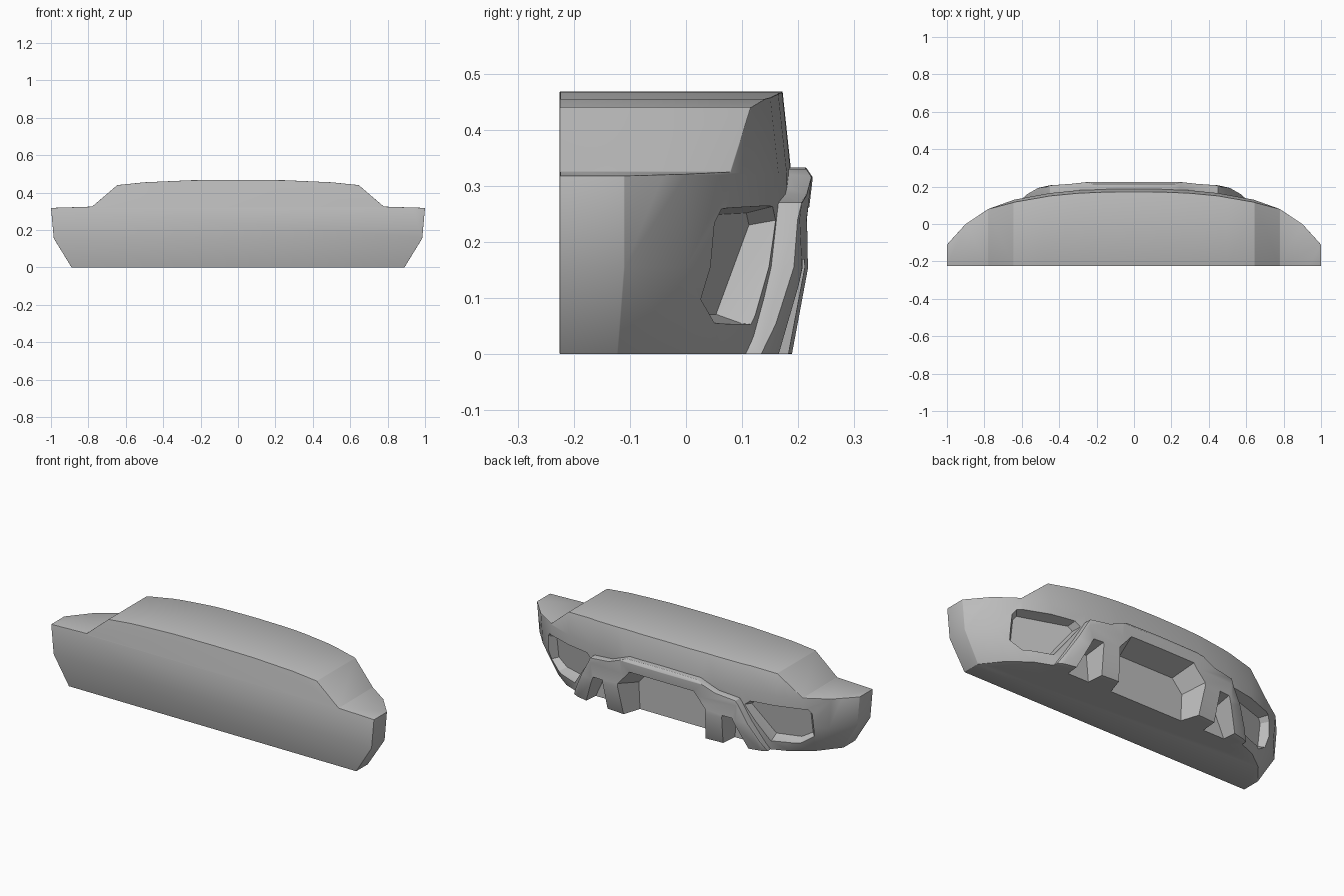
import bpy, bmesh

if "Cube" in bpy.data.objects:
    bpy.data.objects.remove(bpy.data.objects["Cube"], do_unlink=True)

grey = bpy.data.materials.new("plain_grey")
grey.use_nodes = True
COLOUR = (0.5, 0.5, 0.5, 1)
grey.diffuse_color = COLOUR
grey.node_tree.nodes["Principled BSDF"].inputs["Base Color"].default_value = COLOUR


def skin(name, rings):
    """Closed solid through a list of matching rings of points."""
    bm = bmesh.new()
    loops = [[bm.verts.new(p) for p in ring] for ring in rings]
    n = len(loops[0])
    for a, b in zip(loops, loops[1:]):
        for i in range(n):
            j = (i + 1) % n
            bm.faces.new((a[i], a[j], b[j], b[i]))
    bm.faces.new(loops[0])
    bm.faces.new(loops[-1])
    bmesh.ops.recalc_face_normals(bm, faces=bm.faces)
    mesh = bpy.data.meshes.new(name)
    bm.to_mesh(mesh)
    bm.free()
    mesh.materials.append(grey)
    obj = bpy.data.objects.new(name, mesh)
    bpy.context.collection.objects.link(obj)
    return obj


def mirrored(half):
    """Right-to-left outline from points ordered from the middle outwards."""
    return half + [(-x, v) for x, v in reversed(half) if x > 0]


def plan_loft(name, half, front, levels):
    """Stack a plan outline at levels of (z, x scale, y shift)."""
    plan = mirrored(half)
    return skin(name, [[(x * s, y if y == front else y + d, z) for x, y in plan]
                       for z, s, d in levels])


def slab(name, outline, y0, y1):
    return skin(name, [[(x, y, z) for x, z in outline] for y in (y0, y1)])


def apply(obj, kind, **settings):
    mod = obj.modifiers.new(kind.lower(), kind)
    for key, value in settings.items():
        setattr(mod, key, value)
    bpy.context.view_layer.objects.active = obj
    bpy.ops.object.modifier_apply(modifier=mod.name)


def combine(obj, other, operation):
    apply(obj, "BOOLEAN", object=other, operation=operation, solver="EXACT")
    bpy.data.objects.remove(other, do_unlink=True)


def soften(obj, width):
    apply(obj, "BEVEL", width=width, segments=2, limit_method="ANGLE", angle_limit=0.6)


# Bowed main body, trimmed to its stepped outline
body = plan_loft("bumper_body",
                 [(0, .188), (.15, .187), (.3, .18), (.45, .165), (.64, .13), (.78, .08),
                  (.9, 0), (1, -.11), (1, -.225)], -.225,
                 [(-.1, .83, -.02), (0, .89, -.012), (.155, .985, 0), (.32, 1, 0), (.6, 1, -.03)])
outline = slab("trim_outline", mirrored(
    [(0, .468), (.25, .466), (.5, .455), (.645, .44), (.78, .325), (1, .318), (1.1, .315), (1.1, 0)]),
    -.4, .4)
combine(body, outline, "INTERSECT")
soften(body, .009)

# Raised guard framing the lower openings
guard = plan_loft("guard", [(0, .226), (.25, .224), (.45, .212), (.57, .185), (.75, .09), (.75, 0)], 0,
                  [(-.1, 1, -.055), (0, 1, -.035), (.155, 1, -.005), (.24, 1, -.009),
                   (.315, 1, 0), (.36, 1, -.03)])
outline = slab("guard_outline", mirrored(
    [(0, .333), (.22, .33), (.33, .285), (.45, .27), (.6, 0)]), -.1, .4)
combine(guard, outline, "INTERSECT")
soften(guard, .01)
combine(body, guard, "UNION")

# Centre mouth, with walls drawing in towards the back
mouth = [(-.25, -.05), (-.26, .17), (-.19, .25), (.19, .25), (.26, .17), (.25, -.05)]
combine(body, skin("mouth_cutter", [[(x * k, y, z * k) for x, z in mouth]
                                    for k, y in ((.88, .09), (1.1, .26))]), "DIFFERENCE")

for side in (1, -1):
    # Small lower openings beside the mouth
    vent = [(.35, -.05), (.37, .17), (.43, .17), (.53, -.05)]
    combine(body, skin("vent_cutter", [[(side * (.43 + (x - .43) * k), y, z * k) for x, z in vent]
                                       for k, y in ((.85, .09), (1.05, .26))]), "DIFFERENCE")

    # Corner lamp pockets sunk square to the curved face
    lamp = [(.82, .235), (.8, .26), (.5, .265), (.47, .24), (.6, .055), (.75, .055), (.82, .095)]
    rings = []
    for k, depth in ((.86, -.035), (1, .012), (1.06, .08)):
        ring = []
        for x, z in lamp:
            px, pz = .66 + (x - .66) * k, .17 + (z - .17) * k
            py = .155 - .31 * (px - .48) + .15 * (pz - .26)
            ring.append((side * (px + .3 * depth), py + .95 * depth, pz))
        rings.append(ring)
    combine(body, skin("lamp_cutter", rings), "DIFFERENCE")

# Smooth broad surfaces, crisp edges
bpy.ops.object.select_all(action="DESELECT")
body.select_set(True)
bpy.context.view_layer.objects.active = body
bpy.ops.object.shade_smooth_by_angle(angle=0.5)
